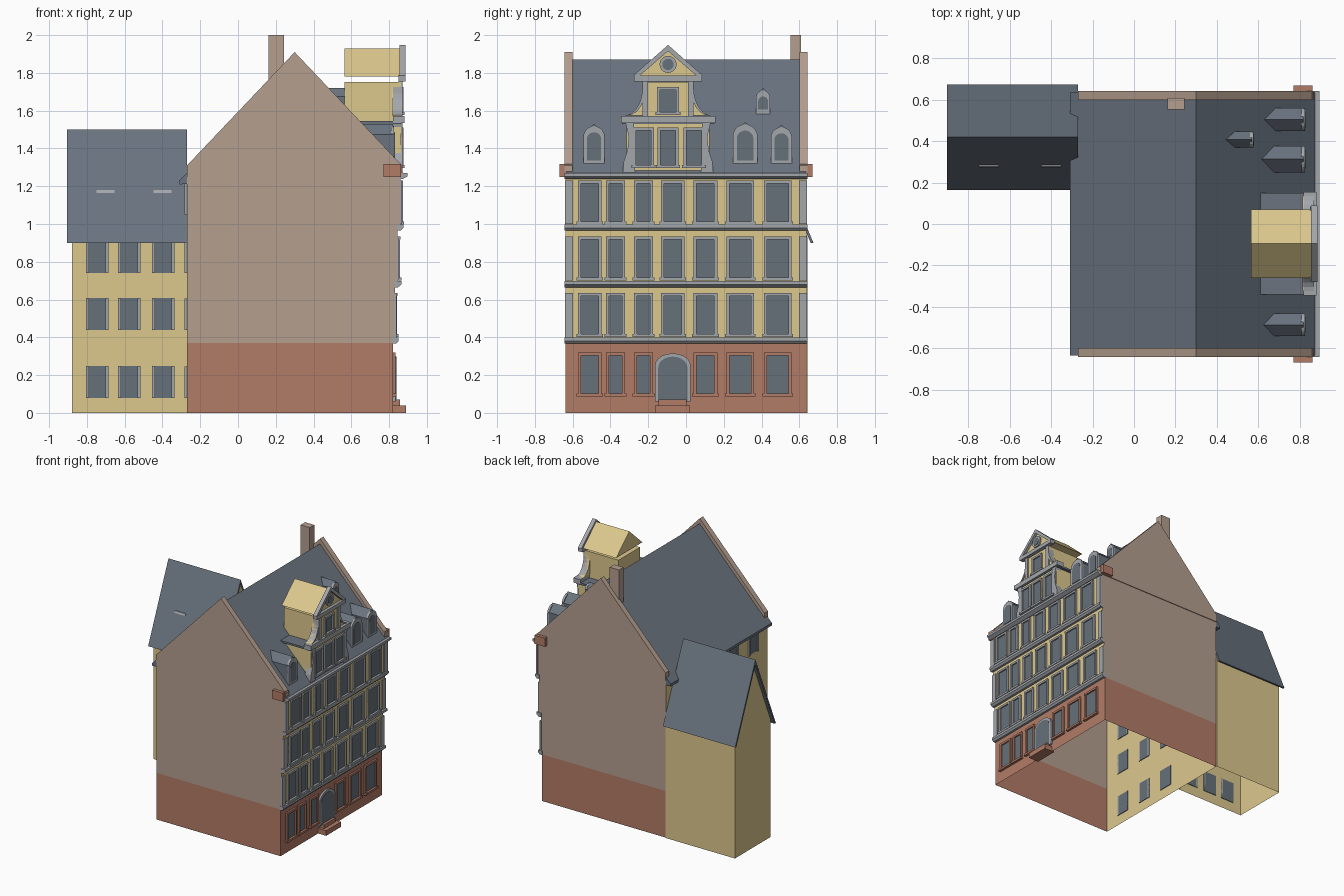
import bpy, bmesh
from math import sin, cos, pi

cube = bpy.data.objects.get("Cube")
if cube:
    bpy.data.objects.remove(cube, do_unlink=True)

COLOURS = {
    "yellow_plaster": (0.72, 0.58, 0.27),
    "brown_plaster": (0.46, 0.345, 0.275),
    "red_sandstone": (0.45, 0.20, 0.135),
    "grey_stone": (0.37, 0.385, 0.41),
    "slate": (0.145, 0.175, 0.215),
    "window_glass": (0.135, 0.165, 0.195),
}
MATS = {}
for key, rgb in COLOURS.items():
    m = bpy.data.materials.new(key)
    m.use_nodes = True
    m.diffuse_color = (*rgb, 1)
    bsdf = m.node_tree.nodes["Principled BSDF"]
    bsdf.inputs["Base Color"].default_value = (*rgb, 1)
    bsdf.inputs["Roughness"].default_value = 0.8
    MATS[key] = m
YEL, BRN, RED, STONE, SLATE, GLASS = COLOURS
ORDER = list(COLOURS)


def prism(axis, pts, a, b, mat):
    """A 2D outline extruded along an axis from a to b."""
    return (axis, pts, a, b, mat)


def box(x0, x1, y0, y1, z0, z1, mat):
    return prism("z", [(x0, y0), (x1, y0), (x1, y1), (x0, y1)], z0, z1, mat)


def build(name, prisms, hollow=False):
    """Join prisms into one object; hollow removes the horizontal faces."""
    bm = bmesh.new()
    for axis, pts, a, b, mat in prisms:
        put = {"x": lambda p, d: (d, p[0], p[1]),
               "y": lambda p, d: (p[0], d, p[1]),
               "z": lambda p, d: (p[0], p[1], d)}[axis]
        lo = [bm.verts.new(put(p, a)) for p in pts]
        hi = [bm.verts.new(put(p, b)) for p in pts]
        n = len(pts)
        faces = [bm.faces.new(lo[::-1]), bm.faces.new(hi)]
        faces += [bm.faces.new((lo[i], lo[(i + 1) % n], hi[(i + 1) % n], hi[i])) for i in range(n)]
        bmesh.ops.recalc_face_normals(bm, faces=faces)
        for f in faces:
            f.normal_update()
            f.material_index = ORDER.index(mat(f.normal) if callable(mat) else mat)
    if hollow:
        flat = [f for f in bm.faces if abs(f.normal.z) > 0.9]
        bmesh.ops.delete(bm, geom=flat, context="FACES")
    mesh = bpy.data.meshes.new(name)
    bm.to_mesh(mesh)
    bm.free()
    for key in ORDER:
        mesh.materials.append(MATS[key])
    ob = bpy.data.objects.new(name, mesh)
    bpy.context.collection.objects.link(ob)
    return ob


def window(axis, plane, out, c, w, z0, z1, mat, bar=0.016, sill=True):
    """Glass plate with jambs, lintel and sill, facing out (+1 or -1) along axis."""
    def part(u0, u1, v0, v1, depth, m):
        return prism(axis, [(u0, v0), (u1, v0), (u1, v1), (u0, v1)],
                     plane - out * 0.005, plane + out * depth, m)
    h = w / 2
    res = [part(c - h, c + h, z0, z1, 0.003, GLASS),
           part(c - h, c - h + bar, z0, z1, 0.013, mat),
           part(c + h - bar, c + h, z0, z1, 0.013, mat)]
    if sill:
        res += [part(c - h, c + h, z1 - bar, z1, 0.014, mat),
                part(c - h - 0.008, c + h + 0.008, z0 - 0.008, z0 + 0.008, 0.02, mat)]
    return res


def arch(c, h, z0, spring, top, n=10):
    """Outline of an opening with a curved head."""
    return [(c - h, z0), (c + h, z0)] + [
        (c + h * cos(pi * i / n), spring + (top - spring) * sin(pi * i / n)) for i in range(n + 1)]


# Main walls, each storey stepping out a little
Y, BACK = 0.637, -0.27
STOREYS = [(0, 0.37, 0.82), (0.37, 0.68, 0.83), (0.68, 0.98, 0.845), (0.98, 1.26, 0.86)]
shell = []
for i, (z0, z1, x) in enumerate(STOREYS):
    side, front = (RED, RED) if i == 0 else (BRN, YEL)
    rule = lambda n, s=side, f=front: s if abs(n.y) > 0.5 else (f if n.x > 0 else YEL)
    shell.append(box(BACK, x, -Y, Y, z0, z1, rule))
build("house_walls", shell, hollow=True)

# Facade windows, corner pilasters and cornices
BAYS = [(-0.51, 0.125), (-0.373, 0.1), (-0.225, 0.1), (-0.07, 0.125),
        (0.103, 0.125), (0.288, 0.145), (0.485, 0.145)]
SILLS = [0.095, 0.41, 0.71, 1.005]
for i, (z0, z1, x) in enumerate(STOREYS):
    parts = []
    for j, (c, w) in enumerate(BAYS):
        if i or j != 3:
            parts += window("x", x, 1, c, w, SILLS[i], SILLS[i] + 0.225, STONE if i else RED)
    build(f"facade_windows_{i}", parts)
    if i:
        build(f"corner_pilasters_{i}",
              [box(x - 0.005, x + 0.008, s * 0.598, s * 0.64, z0 + 0.02, SILLS[i] + 0.225, STONE)
               for s in (-1, 1)])
for i, (z, x, reach) in enumerate([(0.367, 0.815, 0.85), (0.665, 0.825, 0.865),
                                   (0.965, 0.84, 0.875), (1.238, 0.85, 0.897)]):
    profile = [(x, z), (x + 0.022, z), (reach, z + 0.014), (reach, z + 0.032), (x, z + 0.032)]
    build(f"cornice_{i}", [prism("y", profile, -0.642, 0.642, STONE)])

# Entrance door and steps
build("door", [prism("x", arch(-0.07, 0.095, 0.06, 0.25, 0.315), 0.81, 0.835, STONE),
               prism("x", arch(-0.07, 0.077, 0.06, 0.24, 0.298), 0.83, 0.838, GLASS)])
build("door_steps", [box(0.8, 0.89, -0.165, 0.022, 0, 0.04, RED),
                     box(0.8, 0.857, -0.145, 0.002, 0.04, 0.07, RED)])

# Main roof, parapet gables, corner stones and chimney
build("main_roof", [prism("y", [(-0.31, 1.23), (0.3, 1.87), (0.88, 1.265), (0.86, 1.25),
                                (-0.31, 1.21)], -0.635, 0.635, SLATE)])
GABLE = [(BACK, 1.25), (BACK, 1.31), (0.3, 1.91), (0.868, 1.31), (0.868, 1.25)]
for side, s in (("right", -1), ("left", 1)):
    build(f"gable_{side}", [prism("y", GABLE, s * 0.6, s * 0.643, BRN)])
    build(f"corner_stone_{side}", [box(0.77, 0.863, s * 0.6, s * 0.67, 1.25, 1.318, RED)])
build("chimney", [box(0.162, 0.243, 0.553, 0.61, 1.6, 2.0, BRN)])

# Rear wall windows
rear = []
for z in (0.08, 0.44, 0.74, 1.05):
    for y in (-0.45, -0.2, 0.05):
        rear += window("x", BACK, -1, y, 0.12, z, z + 0.165, STONE, sill=False)
build("rear_windows", rear)

# Small roof dormers: centre, half width, front, base, eave, ridge
for i, (c, h, x, z0, ze, zr) in enumerate([
        (-0.487, 0.055, 0.82, 1.3, 1.475, 1.53), (0.313, 0.065, 0.82, 1.3, 1.475, 1.54),
        (0.505, 0.055, 0.82, 1.3, 1.47, 1.525), (0.408, 0.038, 0.57, 1.57, 1.675, 1.72)]):
    body = [(c - h, z0), (c + h, z0), (c + h, ze), (c, zr), (c - h, ze)]
    build(f"dormer_{i}", [
        prism("x", body, x - 0.22, x, SLATE),
        prism("x", arch(c, h, z0 + 0.01, ze - 0.01, zr - 0.012), x - 0.01, x + 0.007, STONE),
        prism("x", arch(c, h * 0.68, z0 + 0.035, ze - 0.025, zr - 0.045), x, x + 0.01, GLASS)])

# Tall front gable: two-stage body and its own roof
C = -0.095
build("front_gable_lower", [box(0.57, 0.862, C - 0.22, C + 0.22, 1.26, 1.53, YEL)])
build("front_gable_shelf", [box(0.57, 0.862, C - 0.245, C + 0.245, 1.53, 1.545, SLATE),
                            box(0.82, 0.882, C - 0.25, C + 0.25, 1.535, 1.572, STONE)])
build("front_gable_upper", [box(0.565, 0.862, C - 0.135, C + 0.135, 1.54, 1.752, YEL)])
build("front_gable_roof", [prism("x", [(C - 0.165, 1.78), (C + 0.165, 1.78), (C, 1.93)],
                                 0.565, 0.865, YEL)])

# Front gable trim, mirrored about its centre line
trim, wings = [], []
for s in (-1, 1):
    m = lambda pts: [(C + s * u, z) for u, z in pts]
    # lower scroll and pilaster
    trim.append(prism("x", m([(0.175, 1.27), (0.24, 1.27), (0.235, 1.33), (0.215, 1.39),
                              (0.208, 1.46), (0.225, 1.535), (0.18, 1.535)]), 0.82, 0.872, STONE))
    # curved wing beside the upper stage with a stone edge
    curve = [(0.135 + 0.095 * (1 - sin(t)), 1.725 - 0.15 * cos(t))
             for t in [pi / 2 * k / 7 for k in range(8)]]
    wings.append(prism("x", m(curve + [(0.13, 1.575)]), 0.815, 0.862, YEL))
    inner = [(u - 0.016, z) for u, z in curve]
    trim.append(prism("x", m(curve + inner[::-1]), 0.82, 0.87, STONE))
    trim.append(prism("x", m([(0.105, 1.57), (0.135, 1.57), (0.135, 1.755), (0.105, 1.755)]),
                      0.85, 0.872, STONE))
    # slender strips between the lower windows and the raking cornice
    trim.append(prism("x", m([(0.0, 1.948), (0.0, 1.915), (0.15, 1.785), (0.185, 1.785)]),
                      0.855, 0.886, STONE))
trim.append(box(0.85, 0.888, C - 0.18, C + 0.18, 1.755, 1.785, STONE))
build("front_gable_trim", trim)
build("front_gable_wings", wings)
panes = window("x", 0.862, 1, C, 0.115, 1.585, 1.725, STONE)
for c in (-0.225, C, 0.042):
    panes += window("x", 0.862, 1, c, 0.11, 1.305, 1.51, STONE)
build("front_gable_windows", panes)
disc = lambda r: [(C + r * cos(pi * k / 10), 1.845 + r * sin(pi * k / 10)) for k in range(20)]
build("round_window", [prism("x", disc(0.045), 0.86, 0.877, STONE),
                       prism("x", disc(0.03), 0.87, 0.88, GLASS)])

# Rear annex with gabled roof
MID = 0.42
build("annex_walls", [prism("x", [(0.195, 0), (0.643, 0), (0.643, 0.93), (MID, 1.46), (0.195, 0.93)],
                            -0.88, BACK, YEL)], hollow=True)
build("annex_roof", [prism("x", [(0.165, 0.9), (MID, 1.5), (0.675, 0.9), (0.66, 0.9),
                                 (MID, 1.465), (0.18, 0.9)], -0.905, BACK, SLATE)])
parts = []
for z in (0.08, 0.44, 0.74):
    for x in (-0.745, -0.575, -0.395):
        parts += window("y", 0.195, -1, x, 0.12, z, z + 0.167, STONE, sill=False)
build("annex_windows", parts)
SKY = [(0.272, 1.165), (0.279, 1.18), (0.286, 1.18), (0.286, 1.165)]
build("roof_hatches", [prism("x", SKY, x, x + 0.095, STONE) for x in (-0.75, -0.447)])
